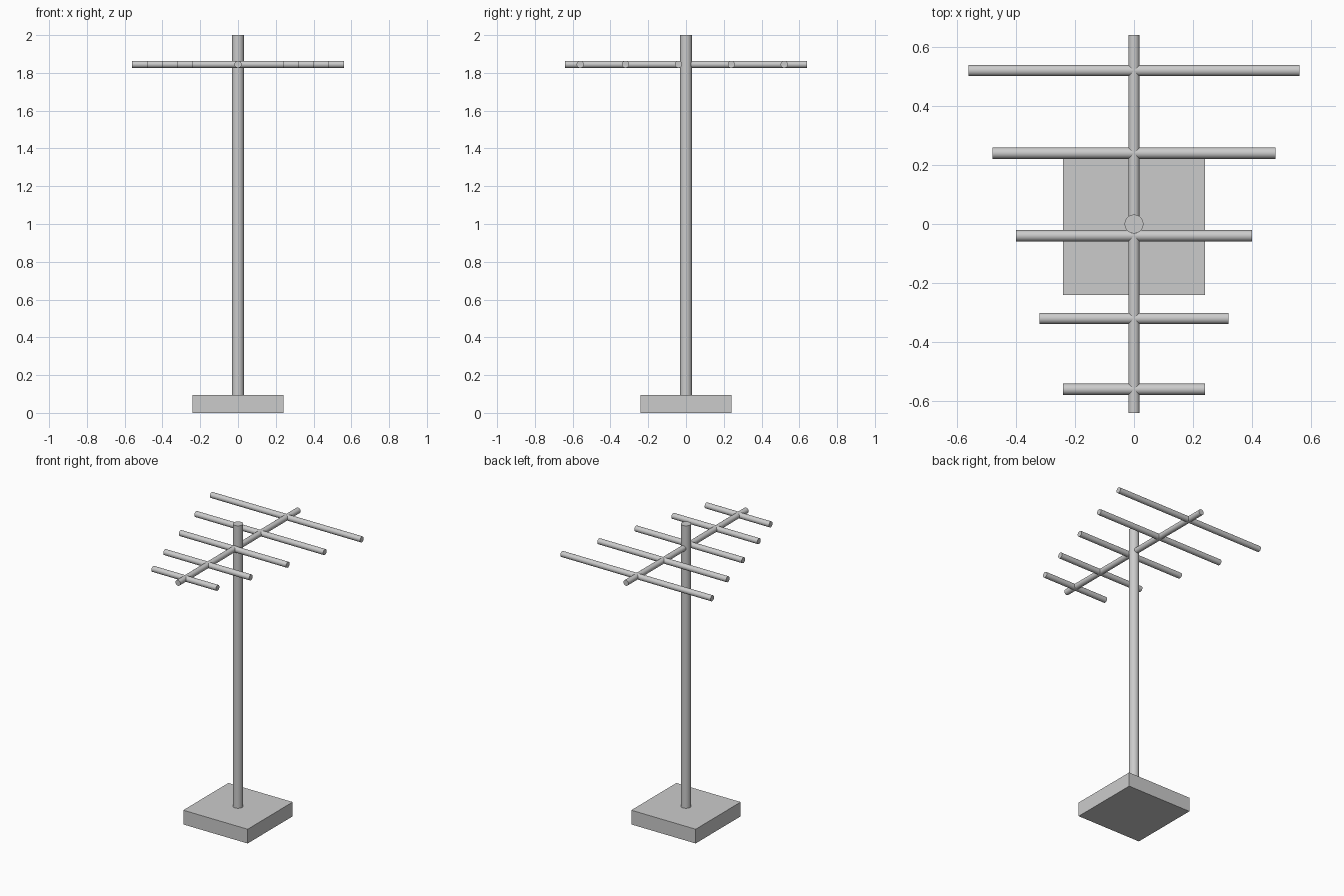
import bpy
from math import pi, radians

cube = bpy.data.objects.get("Cube")
if cube:
    bpy.data.objects.remove(cube, do_unlink=True)

metal = bpy.data.materials.new("light_grey_metal")
metal.use_nodes = True
GREY = (0.6, 0.6, 0.6, 1)
metal.diffuse_color = GREY
metal.node_tree.nodes["Principled BSDF"].inputs["Base Color"].default_value = GREY


def rod(name, radius, length, location, rotation=(0, 0, 0)):
    bpy.ops.mesh.primitive_cylinder_add(vertices=24, radius=radius, depth=length,
                                        location=location, rotation=rotation)
    obj = bpy.context.object
    obj.name = name
    obj.data.materials.append(metal)
    bpy.ops.object.shade_smooth_by_angle(angle=radians(40))
    return obj


# Square foot
BASE_HEIGHT = 0.096
bpy.ops.mesh.primitive_cube_add(size=1, location=(0, 0, BASE_HEIGHT / 2))
base = bpy.context.object
base.name = "base"
base.scale = (0.48, 0.48, BASE_HEIGHT)
base.data.materials.append(metal)

# Upright mast
rod("mast", 0.032, 2 - BASE_HEIGHT, (0, 0, 1 + BASE_HEIGHT / 2))

# Boom running front to back
ARM_Z = 1.845
ARM_RADIUS = 0.019
rod("boom", ARM_RADIUS, 1.28, (0, 0, ARM_Z), (pi / 2, 0, 0))

# Cross rods, growing longer towards the back
for i, y in enumerate((-0.56, -0.32, -0.04, 0.24, 0.52)):
    rod(f"cross_rod_{i + 1}", ARM_RADIUS, 0.48 + 0.16 * i, (0, y, ARM_Z), (0, pi / 2, 0))
